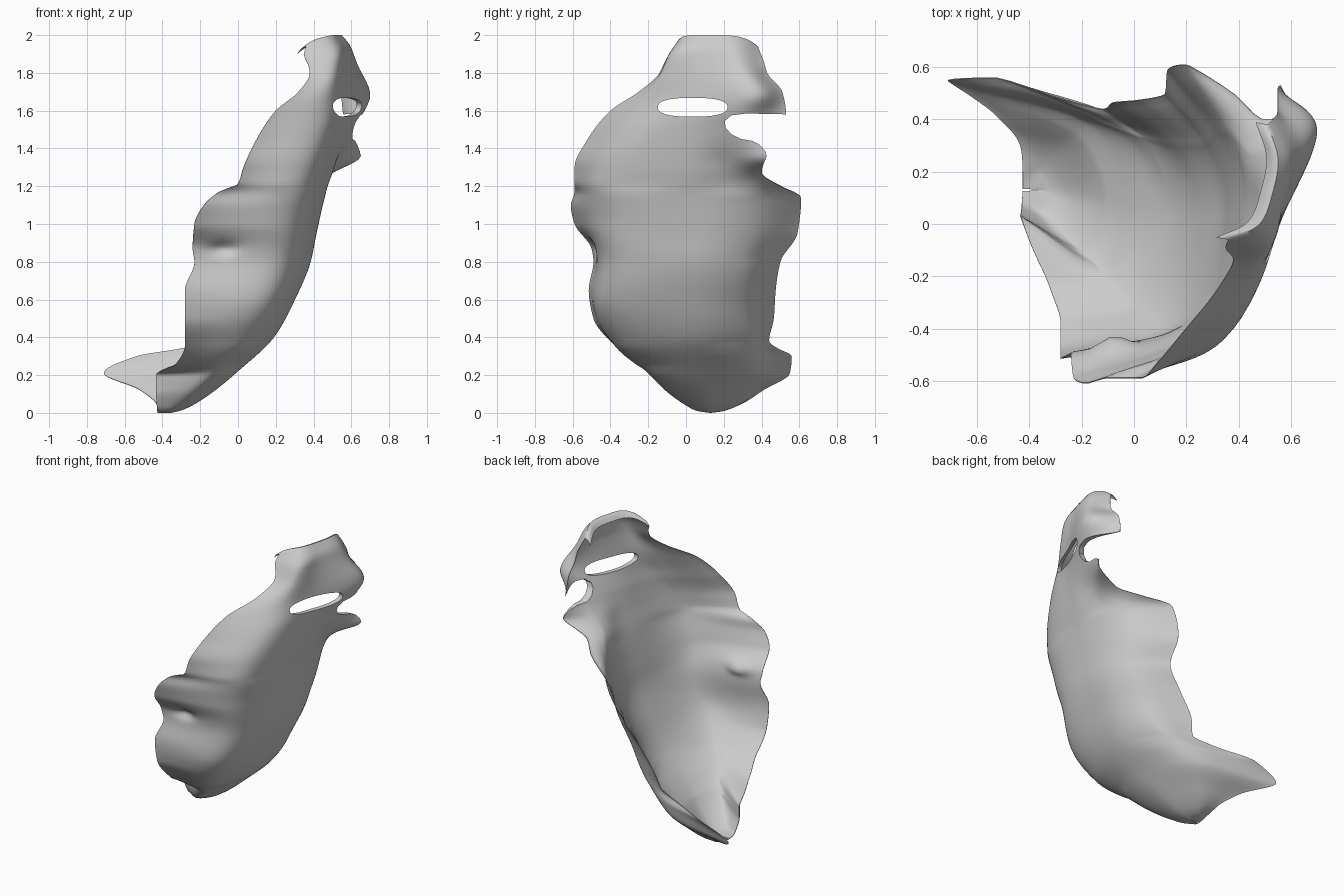
import bpy, bmesh, math
from mathutils import Vector

if "Cube" in bpy.data.objects:
    bpy.data.objects.remove(bpy.data.objects["Cube"])

# Rails running up the shell, as (z, x, y): two edges, two shoulders and the keel
front_edge = [(0, -.425, .125), (.01, -.428, .09), (.04, -.43, .06), (.12, -.435, .03), (.2, -.435, .03),
              (.23, -.39, -.09), (.255, -.33, -.22), (.36, -.28, -.38), (.5, -.28, -.49), (.65, -.28, -.515),
              (.8, -.23, -.49), (.87, -.24, -.5), (1, -.23, -.59), (1.1, -.18, -.61), (1.17, -.1, -.59),
              (1.21, 0, -.59), (1.3, .03, -.59), (1.45, .1, -.52), (1.6, .2, -.4),
              (1.7, .32, -.25), (1.8, .38, -.14), (1.93, .35, -.09), (2, .36, -.06)]
front_shoulder = [(0, -.39, .127), (.01, -.36, .06), (.04, -.31, 0), (.12, -.22, -.11), (.22, -.12, -.21),
                  (.36, .04, -.34), (.6, .17, -.43), (.8, .24, -.41), (1, .28, -.44),
                  (1.15, .33, -.44), (1.3, .38, -.4), (1.5, .44, -.29),
                  (1.65, .47, -.19), (1.8, .51, -.11), (1.9, .52, -.07), (2, .48, 0)]
keel = [(0, -.355, .13), (.01, -.31, .12), (.04, -.24, .11), (.12, -.12, .09), (.22, 0, .06), (.4, .19, .03),
        (.6, .3, 0), (.8, .38, 0), (.95, .41, 0), (1.15, .455, 0), (1.3, .5, 0),
        (1.5, .545, 0), (1.65, .57, .03), (1.8, .575, .06), (1.92, .57, .09), (2, .53, .12)]
back_shoulder = [(0, -.39, .133), (.01, -.36, .2), (.04, -.32, .26), (.12, -.24, .34), (.22, -.14, .41),
                 (.4, .1, .33), (.6, .23, .3), (.8, .33, .3), (1, .375, .34),
                 (1.15, .42, .33), (1.27, .49, .24), (1.4, .57, .24), (1.58, .66, .31),
                 (1.68, .7, .36), (1.85, .63, .28), (1.95, .59, .26), (2, .55, .25)]
back_edge = [(0, -.425, .135), (.01, -.425, .18), (.04, -.43, .28), (.12, -.52, .41), (.21, -.71, .55),
             (.3, -.53, .56), (.345, -.28, .48), (.38, -.12, .44), (.5, -.08, .465), (.65, .02, .475),
             (.8, .12, .5), (.95, .13, .59), (1.14, .2, .61), (1.2, .38, .5), (1.27, .5, .4),
             (1.36, .65, .425), (1.5, .64, .45), (1.58, .56, .53), (1.7, .55, .51),
             (1.8, .55, .43), (1.92, .53, .4), (2, .51, .38)]
RAILS = [front_edge, front_shoulder, keel, back_shoulder, back_edge]


def slope(pts, i, k):
    """Overshoot-free tangent of a rail at knot i."""
    if i == 0 or i == len(pts) - 1:
        j = max(i, 1)
        return (pts[j][k] - pts[j-1][k]) / (pts[j][0] - pts[j-1][0])
    a = (pts[i][k] - pts[i-1][k]) / (pts[i][0] - pts[i-1][0])
    b = (pts[i+1][k] - pts[i][k]) / (pts[i+1][0] - pts[i][0])
    return 0 if a * b <= 0 else 2 * a * b / (a + b)


def rail_at(pts, z):
    i = max(j for j in range(len(pts) - 1) if pts[j][0] <= z)
    h = pts[i+1][0] - pts[i][0]
    t = (z - pts[i][0]) / h
    out = [(2*t**3 - 3*t*t + 1) * pts[i][k] + (t**3 - 2*t*t + t) * h * slope(pts, i, k)
           + (3*t*t - 2*t**3) * pts[i+1][k] + (t**3 - t*t) * h * slope(pts, i + 1, k)
           for k in (1, 2)]
    return Vector((out[0], out[1], z))


def section(z, n=14):
    """Smooth cross-section through the five rails at height z, rounded off near the top."""
    p = [rail_at(r, z) for r in RAILS]
    p = [p[0] * 2 - p[1]] + p + [p[-1] * 2 - p[-2]]
    row = []
    for i in range(1, 5):
        a, b, c, d = p[i-1:i+3]
        for s in range(n + (i == 4)):
            t = s / n
            q = (b * 2 + (c - a) * t + (a * 2 - b * 5 + c * 4 - d) * t * t
                 + (b * 3 - a - c * 3 + d) * t**3) / 2
            q.z -= .06 * max(0, (z - 1.85) / .15) * abs((i - 1 + t) / 2 - 1)**4
            row.append(q)
    return row


def mesh_object(name, bm):
    me = bpy.data.meshes.new(name)
    bm.to_mesh(me)
    bm.free()
    ob = bpy.data.objects.new(name, me)
    bpy.context.collection.objects.link(ob)
    return ob


def yz_cutter(name, outline):
    """Prism along x from a side-view outline."""
    bm = bmesh.new()
    face = bm.faces.new([bm.verts.new((.3, y, z)) for y, z in outline])
    ext = bmesh.ops.extrude_face_region(bm, geom=[face])
    bmesh.ops.translate(bm, vec=(.8, 0, 0),
                        verts=[v for v in ext["geom"] if isinstance(v, bmesh.types.BMVert)])
    bmesh.ops.recalc_face_normals(bm, faces=bm.faces)
    ob = mesh_object(name, bm)
    ob.hide_render = True
    return ob


# Curved shell lofted from the sections, with a lip folded inward at the top
N = 140
rows = [section(2 * (i / N) ** 1.6) for i in range(N + 1)]
for k in (1, 2, 3):
    rows.append([p + Vector((-.015 * k, .003 * k, -.004 * k * k)) for p in rows[N]])
bm = bmesh.new()
grid = []
for row in rows:
    for p in row:
        # pinched dimple in the front
        if p.y < -.3:
            p.y += .04 * math.exp(-((p.x + .08) / .06)**2 - ((p.z - .87) / .035)**2)
    grid.append([bm.verts.new(p) for p in row])
for lo, hi in zip(grid, grid[1:]):
    for j in range(len(lo) - 1):
        bm.faces.new((lo[j], lo[j+1], hi[j+1], hi[j]))
shell = mesh_object("curved_shell", bm)

# Wall is thick in the middle and thins out to sharp edges
wall = shell.vertex_groups.new(name="wall")
width = len(rows[0])
for i, row in enumerate(rows):
    for j, p in enumerate(row):
        across = min(1, 1.6 * math.sin(math.pi * j / (width - 1)))
        along = min(1, p.z / .15) * max(0, min(1, (1.85 - p.z) / .4))
        wall.add([i * width + j], max(.08, across * along), 'REPLACE')
solid = shell.modifiers.new("thickness", 'SOLIDIFY')
solid.thickness = .045
solid.offset = -1
solid.vertex_group = "wall"

# Slot through the top, and the gap open to the back edge
slot = [(.035 + .185 * math.copysign(abs(math.cos(a))**.8, math.cos(a)),
         1.618 + .05 * math.copysign(abs(math.sin(a))**.8, math.sin(a)))
        for a in (2 * math.pi * (i + .5) / 40 for i in range(40))]
gap = [(.8, 1.575), (.32, 1.585), (.24, 1.575), (.205, 1.545), (.21, 1.51), (.24, 1.475),
       (.29, 1.45), (.35, 1.44), (.39, 1.42), (.42, 1.385), (.43, 1.35), (.8, 1.345)]
cutters = [yz_cutter("slot_cutter", slot), yz_cutter("gap_cutter", gap)]
for c in cutters:
    cut = shell.modifiers.new(c.name, 'BOOLEAN')
    cut.object = c
    cut.solver = 'EXACT'
bpy.context.view_layer.objects.active = shell
shell.select_set(True)
for m in list(shell.modifiers):
    bpy.ops.object.modifier_apply(modifier=m.name)
for c in cutters:
    bpy.data.objects.remove(c)
bpy.ops.object.shade_smooth_by_angle(angle=math.radians(50))
